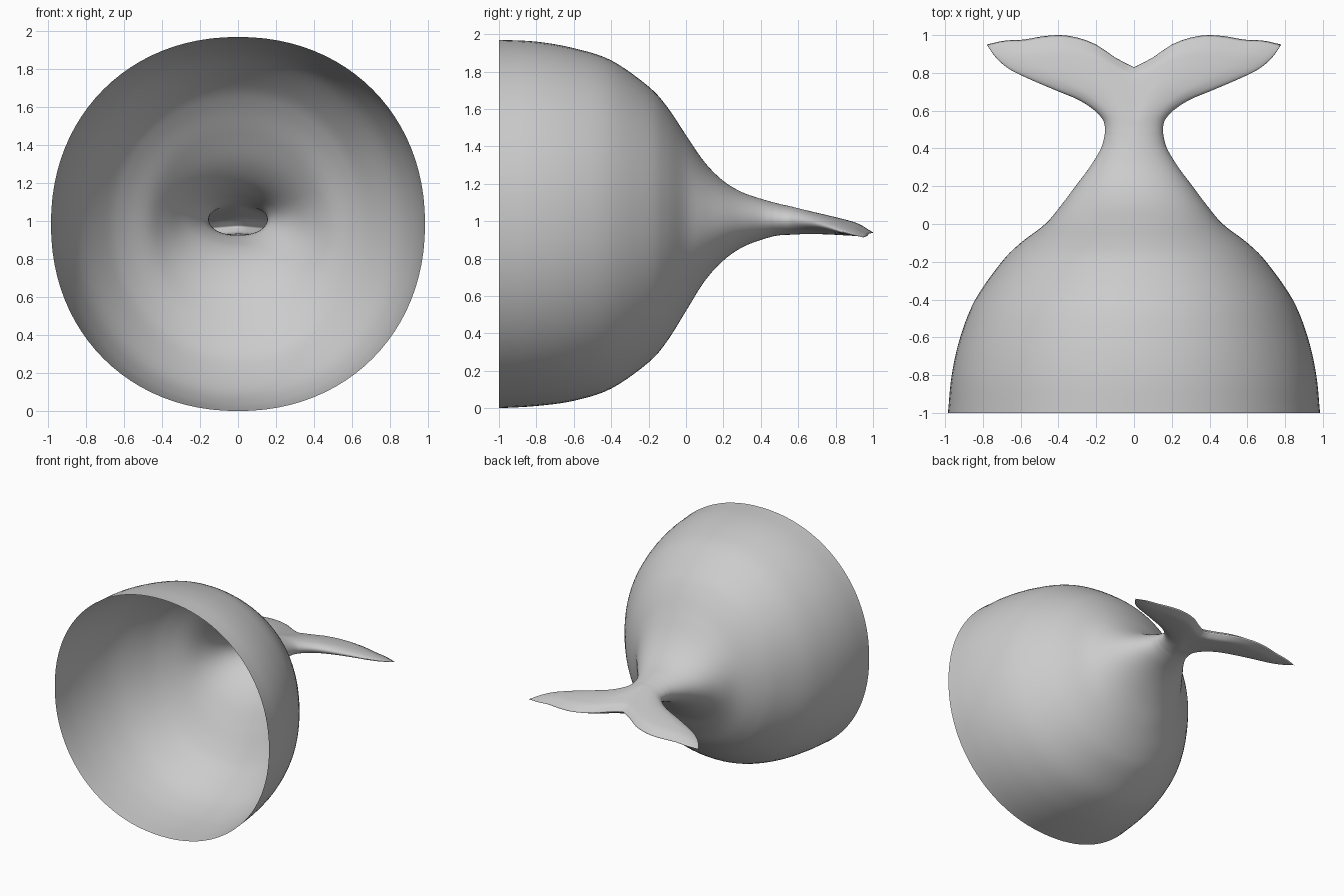
import bpy, bmesh, math
from mathutils import Vector

cube = bpy.data.objects.get("Cube")
if cube:
    bpy.data.objects.remove(cube, do_unlink=True)

SEGMENTS = 96      # points around each ring
STEPS = 5          # rings between neighbouring stations
SPAN = 0.78        # half width of the tail fin

# Body stations: y, half width, top z, bottom z
BODY = [(-1, .985, 1.97, 0), (-.8, .965, 1.96, .012), (-.6, .92, 1.925, .04),
        (-.4, .84, 1.86, .105), (-.2, .70, 1.72, .245), (-.1, .60, 1.61, .36),
        (0, .47, 1.46, .52), (.1, .385, 1.315, .68), (.2, .31, 1.215, .79),
        (.3, .235, 1.155, .86), (.4, .175, 1.12, .90), (.47, .155, 1.10, .92)]

# Fin stations: leading edge x, leading edge y, centre y, half thickness
FIN = [(.155, .47, .47, .09), (.155, .52, .51, .082), (.17, .56, .55, .077),
       (.22, .61, .59, .07), (.30, .66, .63, .063), (.42, .71, .67, .057),
       (.56, .77, .71, .051), (.66, .82, .75, .045), (.73, .88, .79, .034),
       (SPAN, .95, .83, 0)]

# Trailing edge y at equal steps from the notch to the tip
TRAIL = [(y,) for y in (.83, .88, .947, .985, 1, .993, .976, .971, .95)]


def spline(rows, t):
    """Smooth curve through the rows; t counts rows."""
    i = min(int(t), len(rows) - 2)
    f = t - i
    b, c = rows[i], rows[i + 1]
    a = rows[i - 1] if i else [2 * p - q for p, q in zip(b, c)]
    d = rows[i + 2] if i + 2 < len(rows) else [2 * q - p for p, q in zip(b, c)]
    return [q + f / 2 * (r - p + f * (2 * p - 5 * q + 4 * r - s
            + f * (3 * (q - r) + s - p))) for p, q, r, s in zip(a, b, c, d)]


def rounded(value, power):
    return math.copysign(abs(value) ** power, value)


def body_ring(t):
    y, half, top, bottom = spline(BODY, t)
    mid, height = (top + bottom) / 2, (top - bottom) / 2
    power = 1 - .05 * (1 - t / (len(BODY) - 1))
    ring = []
    for k in range(SEGMENTS):
        a = math.tau * k / SEGMENTS
        ring.append(Vector((half * rounded(math.cos(a), power), y,
                            mid + height * rounded(math.sin(a), power))))
    return ring


def fin_ring(t):
    # Each ring bends from a flat cross-section towards the trailing edge
    edge_x, edge_y, centre_y, thick = spline(FIN, t)
    blend = (t / (len(FIN) - 1)) ** 1.5
    notch, tip = TRAIL[0][0], TRAIL[-1][0]
    ring = []
    for k in range(SEGMENTS):
        a = math.tau * k / SEGMENTS
        u = abs(math.cos(a))
        bulge = spline(TRAIL, u * (len(TRAIL) - 1))[0] - notch - (tip - notch) * u * u
        x = edge_x * math.cos(a)
        y = centre_y + (edge_y - centre_y) * u * u + blend * bulge
        slope = max(0, (y - .47) / .53) ** 1.3
        z = 1.01 - .065 * slope - .04 * abs(x / SPAN) ** 3
        ring.append(Vector((x, y, z + thick * math.sin(a))))
    return ring


# Open body shell flowing into the tail fin
rings = [body_ring(i / STEPS) for i in range((len(BODY) - 1) * STEPS + 1)]
rings += [fin_ring(i / STEPS) for i in range(1, (len(FIN) - 1) * STEPS + 1)]

bm = bmesh.new()
loops = [[bm.verts.new(p) for p in ring] for ring in rings]
for near, far in zip(loops, loops[1:]):
    for k in range(SEGMENTS):
        n = (k + 1) % SEGMENTS
        bm.faces.new((near[k], far[k], far[n], near[n]))

# Close the fin along its trailing edge
bmesh.ops.remove_doubles(bm, verts=loops[-1], dist=1e-4)
for face in bm.faces:
    face.smooth = True

mesh = bpy.data.meshes.new("body_and_tail")
bm.to_mesh(mesh)
bm.free()
shell = bpy.data.objects.new("body_and_tail", mesh)
bpy.context.collection.objects.link(shell)

# Plain grey surface
grey = bpy.data.materials.new("light_grey")
grey.use_nodes = True
color = (.6, .6, .6, 1)
grey.diffuse_color = color
grey.node_tree.nodes["Principled BSDF"].inputs["Base Color"].default_value = color
mesh.materials.append(grey)
